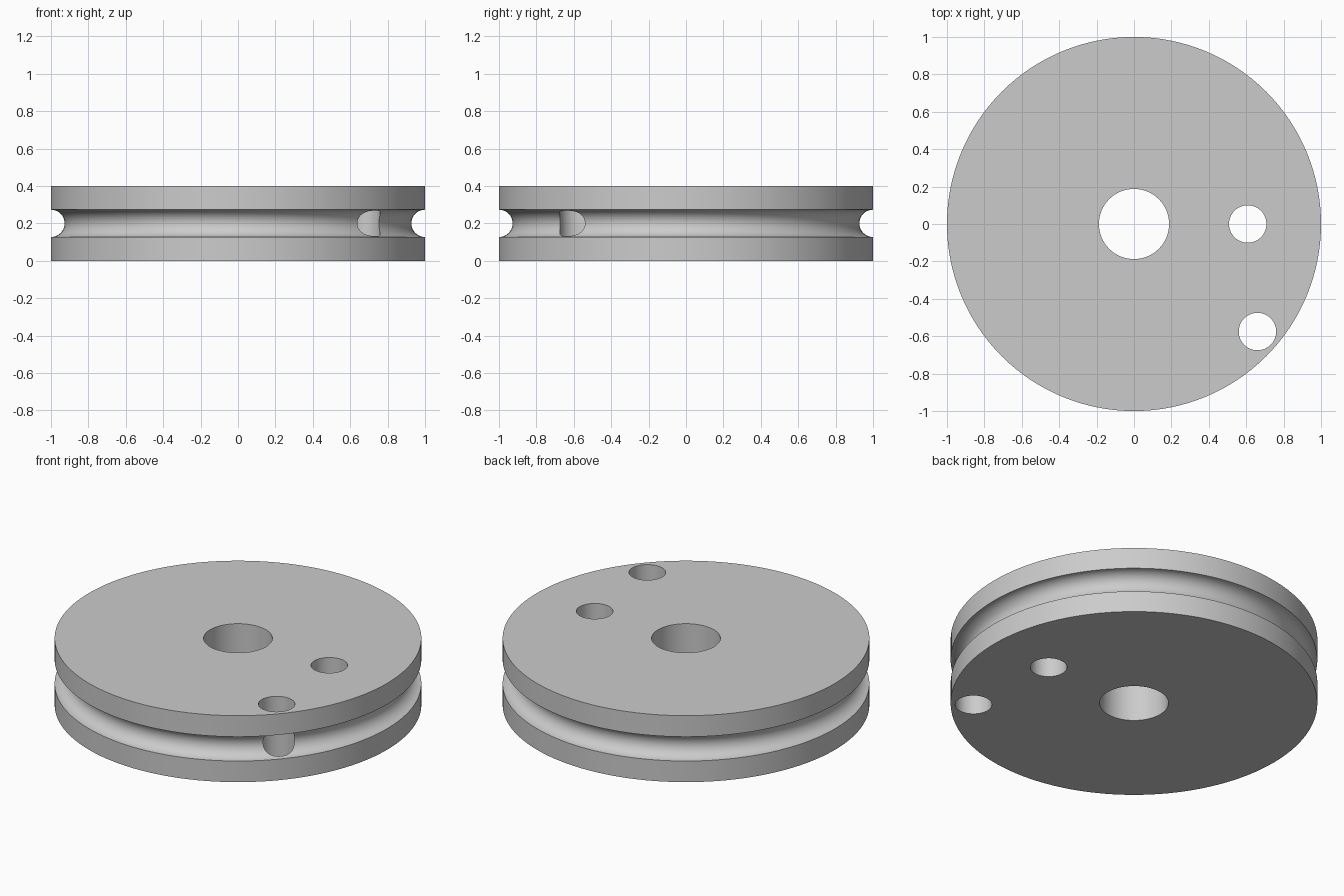
import bpy
import bmesh
from math import sin, cos, pi, radians
from mathutils import Matrix

cube = bpy.data.objects.get("Cube")
if cube:
    bpy.data.objects.remove(cube, do_unlink=True)

RADIUS, HEIGHT, BORE = 1.0, 0.4, 0.1875
GROOVE, SEGMENTS, ARC_STEPS = 0.073, 128, 20

grey = bpy.data.materials.new("plain grey")
grey.use_nodes = True
colour = (0.6, 0.6, 0.6, 1)
grey.diffuse_color = colour
grey.node_tree.nodes["Principled BSDF"].inputs["Base Color"].default_value = colour


def add_object(name, bm):
    bmesh.ops.recalc_face_normals(bm, faces=bm.faces)
    mesh = bpy.data.meshes.new(name)
    bm.to_mesh(mesh)
    bm.free()
    mesh.materials.append(grey)
    obj = bpy.data.objects.new(name, mesh)
    bpy.context.collection.objects.link(obj)
    return obj


# Pulley wheel: closed profile with a half-round rope groove, spun about z
profile = [(BORE, 0), (RADIUS, 0)]
for i in range(ARC_STEPS + 1):
    a = pi * i / ARC_STEPS
    profile.append((RADIUS - GROOVE * sin(a), HEIGHT / 2 - GROOVE * cos(a)))
profile += [(RADIUS, HEIGHT), (BORE, HEIGHT)]

bm = bmesh.new()
rings = []
for s in range(SEGMENTS):
    t = 2 * pi * s / SEGMENTS
    rings.append([bm.verts.new((r * cos(t), r * sin(t), z)) for r, z in profile])
for s, ring in enumerate(rings):
    following = rings[(s + 1) % SEGMENTS]
    for k in range(len(profile)):
        j = (k + 1) % len(profile)
        bm.faces.new((ring[k], following[k], following[j], ring[j]))
wheel = add_object("pulley_wheel", bm)

# Two through holes, the outer one breaking into the groove
for name, x, y in (("crank_hole_cutter", 0.608, 0), ("rope_hole_cutter", 0.66, -0.575)):
    bm = bmesh.new()
    bmesh.ops.create_cone(bm, cap_ends=True, segments=64, radius1=0.1, radius2=0.1,
                          depth=1, matrix=Matrix.Translation((x, y, HEIGHT / 2)))
    cutter = add_object(name, bm)
    cutter.hide_render = True
    cutter.hide_set(True)
    cut = wheel.modifiers.new(name, "BOOLEAN")
    cut.operation = "DIFFERENCE"
    cut.solver = "EXACT"
    cut.object = cutter

# Bake the cuts, drop the cutters, smooth the round surfaces
bpy.context.view_layer.objects.active = wheel
wheel.select_set(True)
for cut in list(wheel.modifiers):
    cutter = cut.object
    bpy.ops.object.modifier_apply(modifier=cut.name)
    bpy.data.objects.remove(cutter, do_unlink=True)
bpy.ops.object.shade_smooth_by_angle(angle=radians(30))
